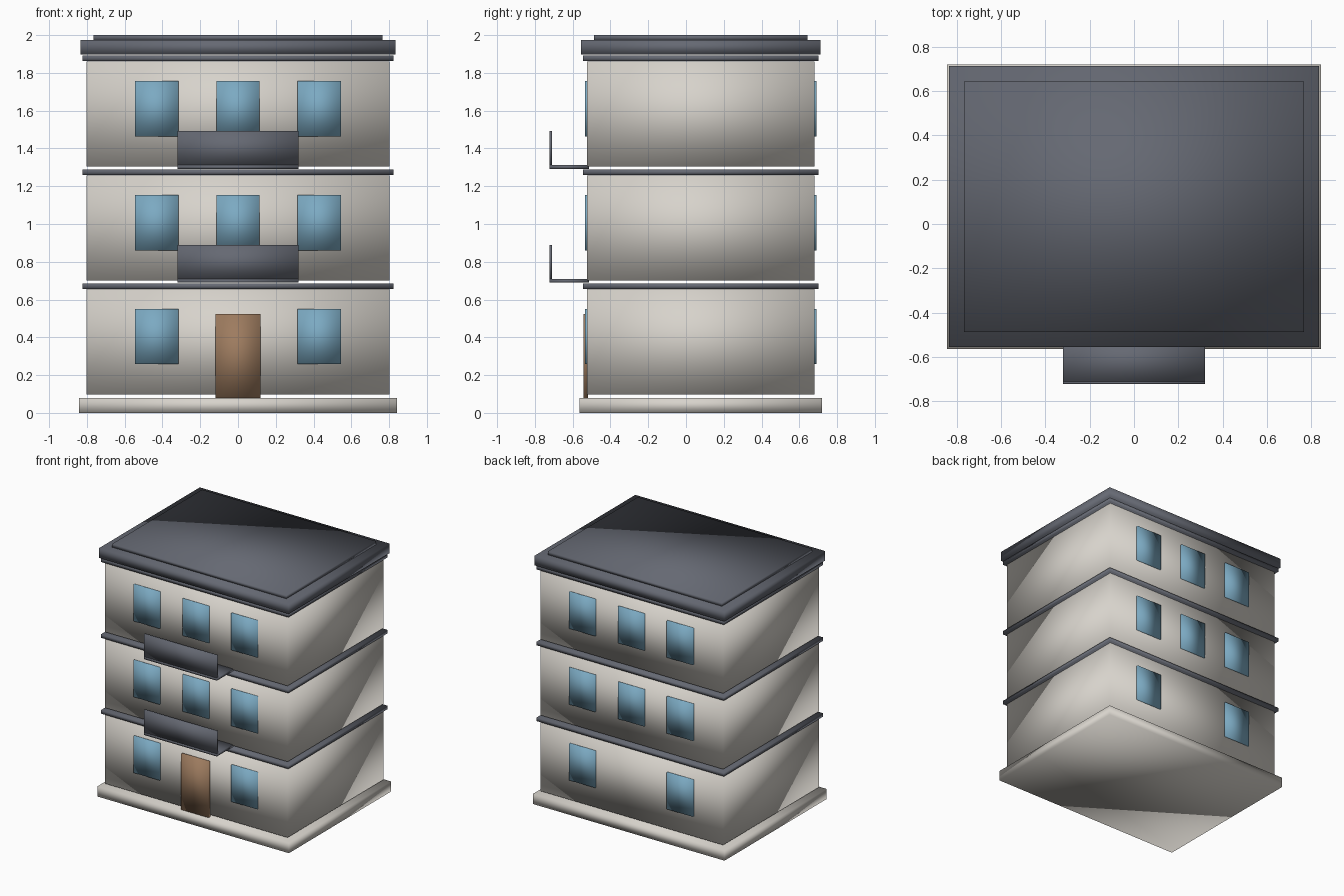
import bpy
import bmesh
from mathutils import Vector

default = bpy.data.objects.get("Cube")
if default:
    bpy.data.objects.remove(default, do_unlink=True)


def material(name, rgb):
    m = bpy.data.materials.new(name)
    m.use_nodes = True
    m.diffuse_color = (*rgb, 1)
    m.node_tree.nodes["Principled BSDF"].inputs["Base Color"].default_value = (*rgb, 1)
    return m


PLASTER = material("warm_plaster", (0.68, 0.65, 0.60))
SLATE = material("slate_grey", (0.13, 0.14, 0.17))
GLASS = material("blue_glass", (0.20, 0.40, 0.54))
WOOD = material("brown_wood", (0.34, 0.20, 0.115))


def box(name, mat, x, y, z):
    """Softly shaded box from (min, max) ranges on each axis."""
    lo, hi = (Vector(corner) for corner in zip(x, y, z))
    bm = bmesh.new()
    bmesh.ops.create_cube(bm, size=1)
    bmesh.ops.scale(bm, vec=hi - lo, verts=bm.verts)
    bmesh.ops.translate(bm, vec=(lo + hi) / 2, verts=bm.verts)
    for face in bm.faces:
        face.smooth = True
    mesh = bpy.data.meshes.new(name)
    bm.to_mesh(mesh)
    bm.free()
    mesh.materials.append(mat)
    obj = bpy.data.objects.new(name, mesh)
    bpy.context.collection.objects.link(obj)
    return obj


CENTRE_Y = 0.078
HALF_X, HALF_Y = 0.803, 0.602
FRONT, BACK = CENTRE_Y - HALF_Y, CENTRE_Y + HALF_Y


def layer(name, mat, overhang, bottom, top):
    """Full-footprint slab that overhangs the walls by the given amount."""
    hx, hy = HALF_X + overhang, HALF_Y + overhang
    return box(name, mat, (-hx, hx), (CENTRE_Y - hy, CENTRE_Y + hy), (bottom, top))


# Ground slab
layer("foundation", PLASTER, 0.04, 0, 0.08)

# Repeating storeys: walls, cornice band, windows and balcony
for i, storey in enumerate(("ground", "middle", "upper")):
    z = 0.603 * i
    layer(storey + "_walls", PLASTER, 0, z + 0.098, z + 0.655)
    layer(storey + "_cornice", SLATE, 0.021, z + 0.657, z + 0.685)
    for column, cx in (("right", -0.43), ("centre", 0), ("left", 0.43)):
        if i == 0 and cx == 0:
            continue
        for side, y in (("front", (FRONT - 0.012, FRONT + 0.008)),
                        ("back", (BACK - 0.008, BACK + 0.012))):
            box(f"{storey}_{side}_{column}_window", GLASS,
                (cx - 0.115, cx + 0.115), y, (z + 0.258, z + 0.55))
    if i:
        box(storey + "_balcony_floor", SLATE, (-0.32, 0.32),
            (-0.722, FRONT + 0.01), (z + 0.086, z + 0.106))
        box(storey + "_balcony_panel", SLATE, (-0.32, 0.32),
            (-0.722, -0.71), (z + 0.106, z + 0.287))

# Entrance
box("front_door", WOOD, (-0.12, 0.12), (FRONT - 0.018, FRONT + 0.006), (0.08, 0.524))

# Stepped flat roof
layer("roof_slab", SLATE, 0.032, 1.897, 1.973)
layer("roof_cap", SLATE, -0.037, 1.973, 2.0)
